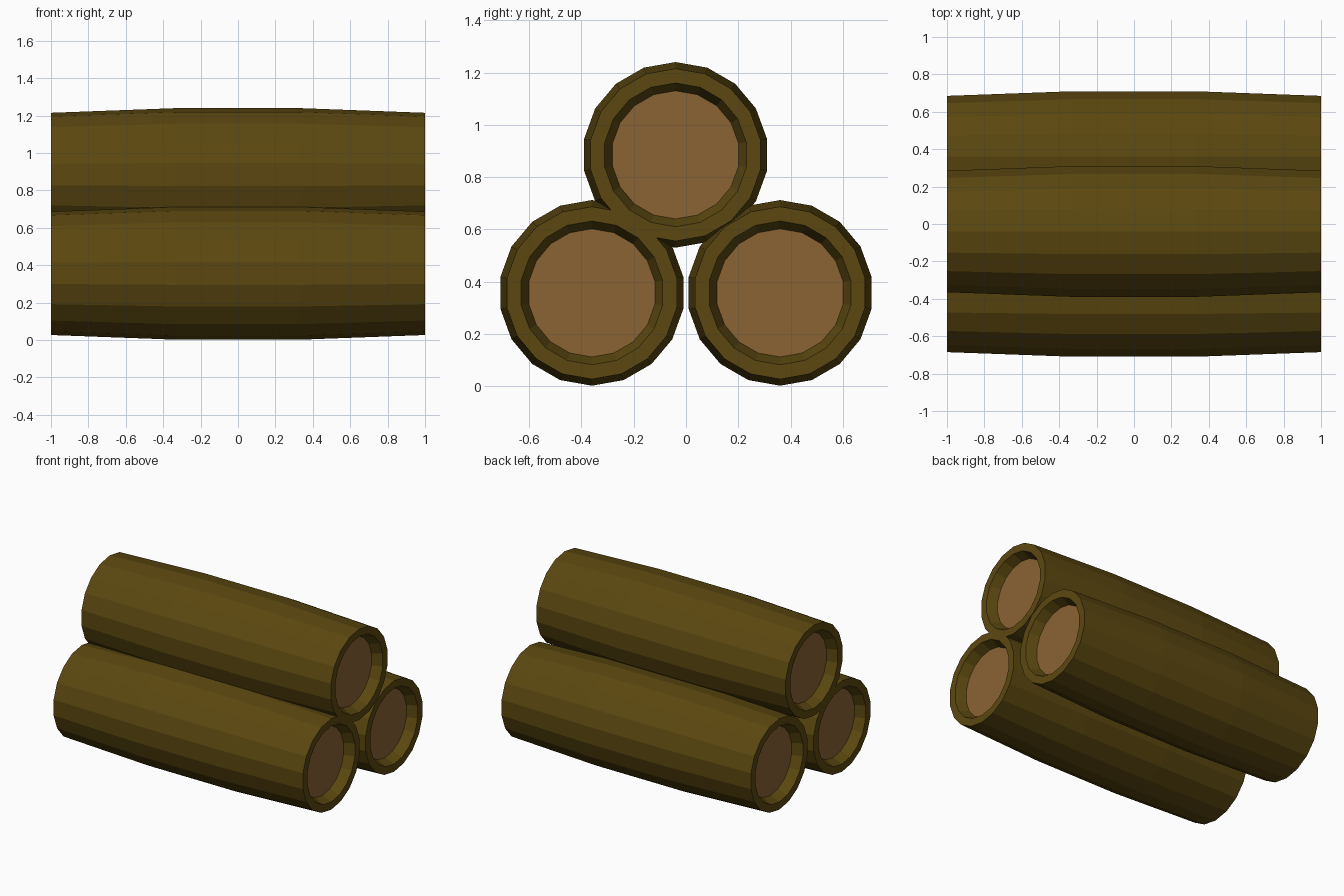
import bpy, bmesh, math

if "Cube" in bpy.data.objects:
    bpy.data.objects.remove(bpy.data.objects["Cube"])

SIDES = 18


def material(name, rgb):
    m = bpy.data.materials.new(name)
    m.diffuse_color = (*rgb, 1.0)
    m.use_nodes = True
    m.node_tree.nodes["Principled BSDF"].inputs["Base Color"].default_value = m.diffuse_color
    return m


bark = material("dark brown bark", (0.105, 0.064, 0.005))
wood = material("cut wood", (0.26, 0.125, 0.034))

# Half profile (x, radius): recessed cut face, sloped lip, rim, swollen trunk
half = [(-0.93, 0.245), (-1.0, 0.275), (-1.0, 0.33), (-0.33, 0.355)]
profile = half + [(-x, r) for x, r in reversed(half)]


def make_log(name, y, z):
    bm = bmesh.new()
    rings = []
    for x, r in profile:
        ring = []
        for i in range(SIDES):
            a = math.pi / 2 + 2 * math.pi * i / SIDES
            ring.append(bm.verts.new((x, r * math.cos(a), r * math.sin(a))))
        rings.append(ring)
    # Bark, rims and lips
    for a, b in zip(rings, rings[1:]):
        for i in range(SIDES):
            j = (i + 1) % SIDES
            bm.faces.new((a[i], a[j], b[j], b[i]))
    # Cut wood discs at both ends
    for ring in (rings[0], rings[-1]):
        bm.faces.new(ring).material_index = 1
    bmesh.ops.recalc_face_normals(bm, faces=bm.faces)
    mesh = bpy.data.meshes.new(name)
    bm.to_mesh(mesh)
    bm.free()
    mesh.materials.append(bark)
    mesh.materials.append(wood)
    obj = bpy.data.objects.new(name, mesh)
    obj.location = (0, y, z)
    bpy.context.collection.objects.link(obj)


# Stack of three logs
make_log("front_log", -0.36, 0.357)
make_log("back_log", 0.36, 0.357)
make_log("top_log", -0.04, 0.885)
